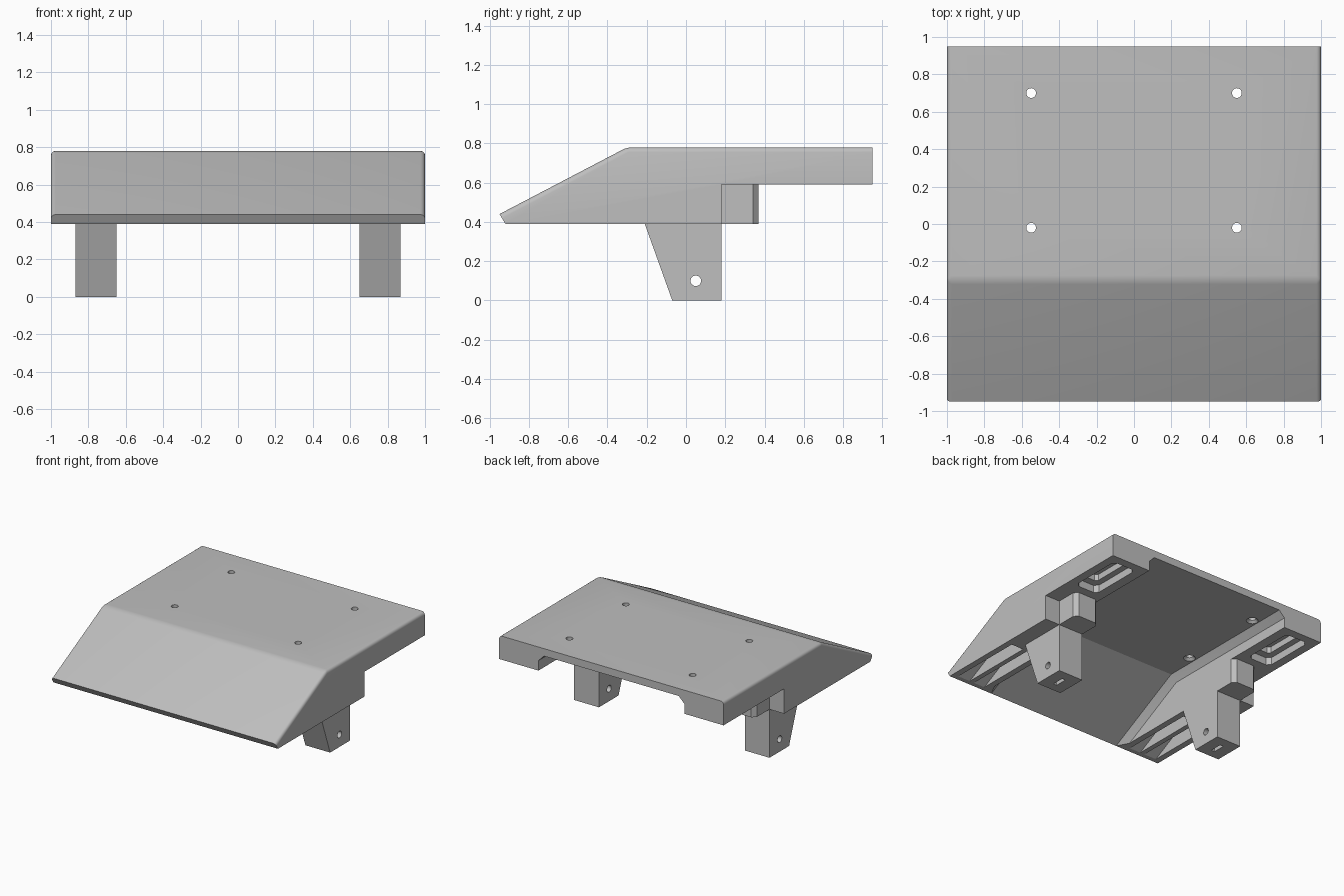
import bpy, bmesh, math
from mathutils import Matrix

if "Cube" in bpy.data.objects:
    bpy.data.objects.remove(bpy.data.objects["Cube"])

grey = bpy.data.materials.new("plain_grey")
grey.diffuse_color = (0.52, 0.52, 0.52, 1)
grey.use_nodes = True
grey.node_tree.nodes["Principled BSDF"].inputs["Base Color"].default_value = grey.diffuse_color


def make(name, bm):
    bmesh.ops.recalc_face_normals(bm, faces=bm.faces)
    me = bpy.data.meshes.new(name)
    bm.to_mesh(me)
    bm.free()
    ob = bpy.data.objects.new(name, me)
    me.materials.append(grey)
    bpy.context.collection.objects.link(ob)
    return ob


def loft(sections):
    """Closed solid through matching rings of points."""
    bm = bmesh.new()
    rings = [[bm.verts.new(p) for p in s] for s in sections]
    n = len(rings[0])
    for a, b in zip(rings, rings[1:]):
        for i in range(n):
            j = (i + 1) % n
            bm.faces.new((a[i], a[j], b[j], b[i]))
    bm.faces.new(rings[0])
    bm.faces.new(rings[-1][::-1])
    return bm


def prism_x(pts, x0, x1):
    return loft([[(x, y, z) for y, z in pts] for x in (x0, x1)])


def prism_z(pts, z0, z1):
    return loft([[(x, y, z) for x, y in pts] for z in (z0, z1)])


def chamfered(x0, x1, y0, y1, c):
    return [(x0 + c, y0), (x1 - c, y0), (x1, y0 + c), (x1, y1 - c),
            (x1 - c, y1), (x0 + c, y1), (x0, y1 - c), (x0, y0 + c)]


def cone(r0, r1, depth, matrix):
    bm = bmesh.new()
    bmesh.ops.create_cone(bm, cap_ends=True, segments=24, radius1=r0,
                          radius2=r1, depth=depth, matrix=matrix)
    return bm


def cut(ob, bm):
    cutter = make("cutter", bm)
    cutter.hide_render = True
    mod = ob.modifiers.new("cut", 'BOOLEAN')
    mod.operation = 'DIFFERENCE'
    mod.solver = 'EXACT'
    mod.object = cutter
    bpy.context.view_layer.objects.active = ob
    bpy.ops.object.modifier_apply(modifier=mod.name)
    bpy.data.objects.remove(cutter)


def smooth(ob):
    bpy.ops.object.select_all(action='DESELECT')
    ob.select_set(True)
    bpy.context.view_layer.objects.active = ob
    bpy.ops.object.shade_smooth_by_angle(angle=math.radians(25))


# Deck with sloped front and side rails, rounded along its upper edges
outline = [(-0.95, 0.44), (-0.30, 0.78), (0.95, 0.78), (0.95, 0.59),
           (0.18, 0.59), (0.18, 0.39), (-0.92, 0.39)]
bm = prism_x(outline, -1, 1)


def upper(v):
    return v.co.z > 0.7 or v.co.y < -0.94


edges = []
for e in bm.edges:
    a, b = e.verts
    along = abs(a.co.x - b.co.x) < 0.01
    crease = not along and abs(a.co.y + 0.30) < 0.01
    if crease or (along and upper(a) and upper(b)):
        edges.append(e)
bmesh.ops.bevel(bm, geom=edges, offset=0.025, segments=4, profile=0.5,
                affect='EDGES')
deck = make("deck", bm)

# Open channel under the deck, with angled upper corners
sections = []
for y, z in ((-1.02, 0.338), (-0.29, 0.72), (1.05, 0.72)):
    sections.append([(-0.65, y, 0.2), (-0.65, y, z - 0.05), (-0.60, y, z),
                     (0.60, y, z), (0.65, y, z - 0.05), (0.65, y, 0.2)])
cut(deck, loft(sections))

# Countersunk screw holes through the deck
for x in (-0.55, 0.55):
    for y in (-0.02, 0.70):
        cut(deck, cone(0.026, 0.026, 0.3, Matrix.Translation((x, y, 0.75))))
        cut(deck, cone(0.055, 0.02, 0.035, Matrix.Translation((x, y, 0.727))))

for side, label in ((-1, "left"), (1, "right")):
    def span(a, b):
        return sorted((side * a, side * b))

    # Wedge pockets under the slope
    wedge = [(-0.27, 0.3), (-0.27, 0.71), (-1.053, 0.3)]
    for a, b in ((0.70, 0.80), (0.84, 0.95)):
        cut(deck, prism_x(wedge, *span(a, b)))

    # Stepped pocket under the rear of the rail
    cut(deck, prism_z(chamfered(*span(0.73, 0.93), 0.44, 0.88, 0.03), 0.5, 0.65))
    cut(deck, prism_z(chamfered(*span(0.78, 0.88), 0.50, 0.82, 0.02), 0.5, 0.70))

    # Leg with cross hole and bottom slot
    leg = make(label + "_leg", prism_x(
        [(-0.21, 0.39), (-0.07, 0), (0.18, 0), (0.18, 0.39)], *span(0.65, 0.87)))
    cut(leg, cone(0.027, 0.027, 0.5, Matrix.Translation((side * 0.76, 0.05, 0.1))
                  @ Matrix.Rotation(math.pi / 2, 4, 'Y')))
    x0, x1 = span(0.745, 0.775)
    cut(leg, prism_z([(x0, 0), (x1, 0), (x1, 0.1), (x0, 0.1)], -0.1, 0.1))
    smooth(leg)

    # Chamfered stop block behind the leg
    x0, x1 = span(0.65, 0.87)
    make(label + "_stop_block", prism_z(
        [(x0, 0.18), (x1, 0.18), (x1, 0.34), (x1 - 0.03, 0.37),
         (x0 + 0.03, 0.37), (x0, 0.34)], 0.39, 0.59))

smooth(deck)
